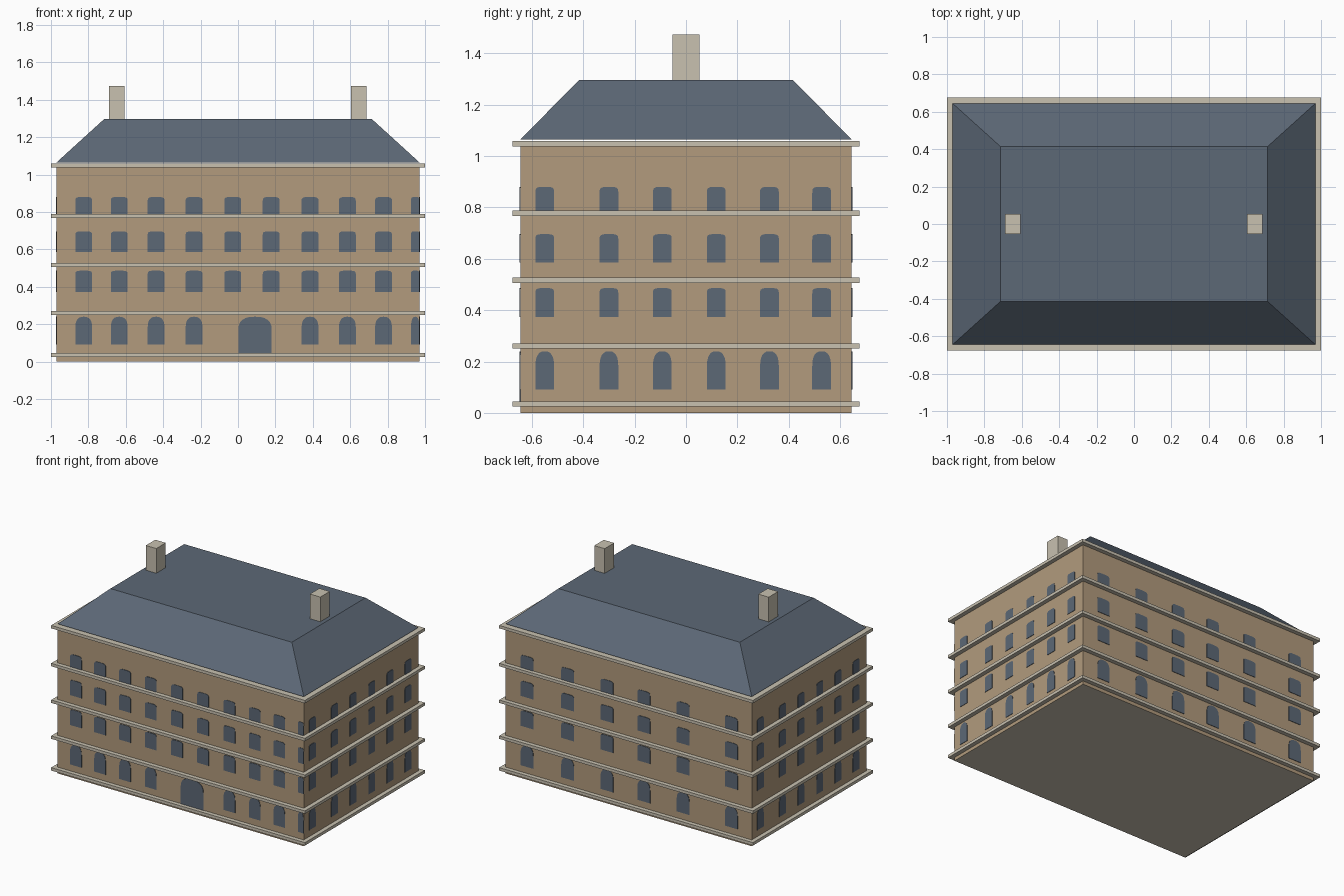
import bpy
import math
from mathutils import Matrix, Vector

cube = bpy.data.objects.get("Cube")
if cube:
    bpy.data.objects.remove(cube, do_unlink=True)

HX, HY = 0.97, 0.645   # half size of the walls
LIP = 0.03             # overhang of the ledges


def material(name, rgb):
    mat = bpy.data.materials.new(name)
    mat.use_nodes = True
    color = (*rgb, 1.0)
    mat.diffuse_color = color
    mat.node_tree.nodes["Principled BSDF"].inputs["Base Color"].default_value = color
    return mat


sandstone = material("sandstone wall", (0.445, 0.328, 0.205))
trim = material("pale stone trim", (0.578, 0.533, 0.434))
slate = material("slate blue", (0.107, 0.138, 0.181))


def make_object(name, verts, faces, mat):
    mesh = bpy.data.meshes.new(name)
    mesh.from_pydata(verts, [], faces)
    mesh.materials.append(mat)
    obj = bpy.data.objects.new(name, mesh)
    bpy.context.collection.objects.link(obj)
    return obj


def loft(bottom, top):
    """Closed solid between two matching outlines."""
    n = len(bottom)
    faces = [tuple(reversed(range(n))), tuple(range(n, 2 * n))]
    faces += [(i, (i + 1) % n, n + (i + 1) % n, n + i) for i in range(n)]
    return bottom + top, faces


def rectangle(cx, hx, hy, z):
    return [(cx + sx * hx, sy * hy, z) for sx, sy in ((-1, -1), (1, -1), (1, 1), (-1, 1))]


def block(name, z0, z1, hx, hy, mat, cx=0, top=None):
    tx, ty = top or (hx, hy)
    verts, faces = loft(rectangle(cx, hx, hy, z0), rectangle(cx, tx, ty, z1))
    return make_object(name, verts, faces, mat)


# Walls, with a pale underside
walls = block("walls", 0, 1.045, HX, HY, sandstone)
walls.data.materials.append(trim)
for poly in walls.data.polygons:
    if poly.normal.z < -0.5:
        poly.material_index = 1

# Ledges around every floor
for name, z in (("base", 0.024), ("first", 0.25), ("second", 0.506),
                ("third", 0.767), ("eaves", 1.037)):
    block(name + "_ledge", z, z + 0.021, HX + LIP, HY + LIP, trim)

# Hipped roof with a flat top, and two chimneys
block("roof", 1.065, 1.297, HX, HY, slate, top=(0.715, 0.415))
for name, x in (("right_chimney", -0.648), ("left_chimney", 0.645)):
    block(name, 1.28, 1.473, 0.041, 0.053, trim, cx=x)


def opening(x0, x1, z0, z1, rise, power):
    """Outline with an upright lower part and a curved head."""
    mid, half = (x0 + x1) / 2, (x1 - x0) / 2
    points = [(x0, z0), (x1, z0)]
    for i in range(13):
        a = math.pi * i / 12
        c, s = math.cos(a), max(math.sin(a), 0)
        points.append((mid + half * math.copysign(abs(c) ** power, c),
                       z1 - rise + rise * s ** power))
    return points


def add_openings(name, outlines, angle, distance):
    """Thin plates on one wall; the angle turns the front wall to that side."""
    turn = Matrix.Rotation(angle, 3, 'Z')
    verts, faces = [], []
    for outline in outlines:
        back = [turn @ Vector((x, -distance + 0.002, z)) for x, z in outline]
        front = [turn @ Vector((x, -distance - 0.003, z)) for x, z in outline]
        v, f = loft(back, front)
        faces += [tuple(i + len(verts) for i in face) for face in f]
        verts += v
    make_object(name, verts, faces, slate)


def wall_windows(name, columns, width, angle, distance, limit, ground=None):
    rows = (("ground", 0.092, 0.24, 0.06, 0.8), ("first_floor", 0.373, 0.486, 0.022, 0.5),
            ("second_floor", 0.586, 0.696, 0.022, 0.5), ("third_floor", 0.77, 0.88, 0.025, 0.5))
    for floor, z0, z1, rise, power in rows:
        xs = ground if ground and floor == "ground" else columns
        outlines = [opening(x - width / 2, min(x + width / 2, limit), z0, z1, rise, power)
                    for x in xs]
        add_openings(f"{name}_{floor}_windows", outlines, angle, distance)


# Front: ten columns, with a wide arched door in place of two ground windows
front = [-0.825, -0.635, -0.438, -0.235, -0.028, 0.177, 0.385, 0.585, 0.778, 0.97]
wall_windows("front", front, 0.09, 0, HY, HX, front[:4] + front[6:])
add_openings("front_door", [opening(0.002, 0.18, 0.03, 0.24, 0.07, 0.8)], 0, HY)

# Back: six columns
back = [-0.8, -0.48, -0.17, 0.12, 0.43, 0.81]
wall_windows("back", back, 0.1, math.pi, HY, HX)

# Sides: six columns each
side = [-0.55, -0.3, -0.092, 0.118, 0.325, 0.528]
for name, angle in (("left", math.pi / 2), ("right", -math.pi / 2)):
    wall_windows(name, side, 0.073, angle, HX, HY)
